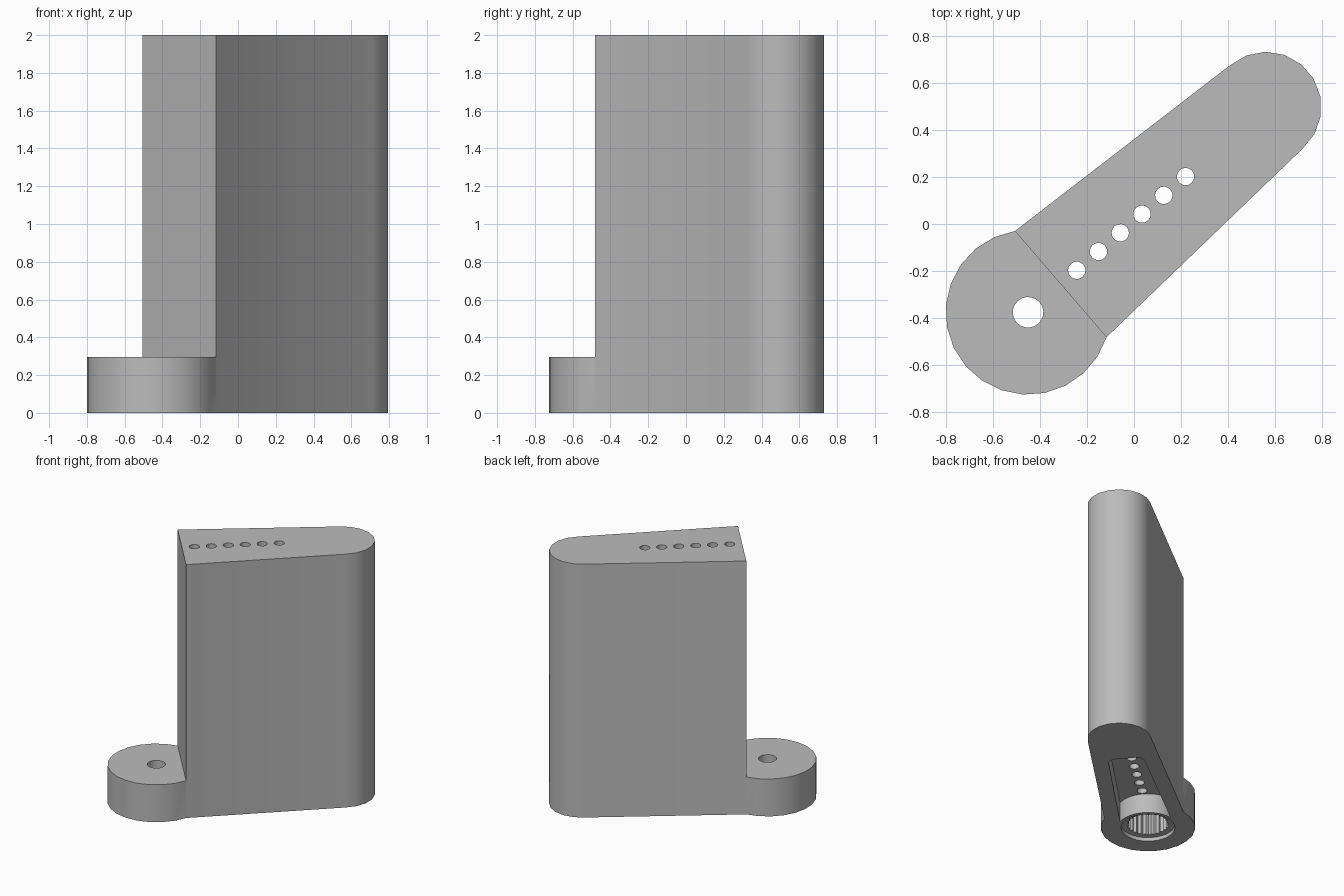
import bpy, bmesh
from math import sin, cos, radians
from mathutils import Matrix

cube = bpy.data.objects.get("Cube")
if cube:
    bpy.data.objects.remove(cube, do_unlink=True)

# Parts are laid out along the arm: u runs from the hub centre to the tip
PLACE = Matrix.Translation((-0.45, -0.375, 0)) @ Matrix.Rotation(radians(40.75), 4, 'Z')
HUB_R, TIP_R, TIP_U = 0.35, 0.235, 1.335
BOSS_R = 0.226

grey = bpy.data.materials.new("light grey plastic")
grey.use_nodes = True
COLOUR = (0.5, 0.5, 0.5, 1)
grey.diffuse_color = COLOUR
grey.node_tree.nodes["Principled BSDF"].inputs["Base Color"].default_value = COLOUR


def arc(cu, cv, r, start, end, steps):
    angles = [radians(start + (end - start) * i / steps) for i in range(steps + 1)]
    return [(cu + r * cos(a), cv + r * sin(a)) for a in angles]


def circle(cu, r, sides):
    return arc(cu, 0, r, 0, 360, sides)[:-1]


def prism(name, outline, z0, z1):
    bm = bmesh.new()
    face = bm.faces.new([bm.verts.new((u, v, z0)) for u, v in outline])
    top = bmesh.ops.extrude_face_region(bm, geom=[face])["geom"]
    bmesh.ops.translate(bm, vec=(0, 0, z1 - z0),
                        verts=[e for e in top if isinstance(e, bmesh.types.BMVert)])
    bmesh.ops.recalc_face_normals(bm, faces=bm.faces)
    bm.transform(PLACE)
    mesh = bpy.data.meshes.new(name)
    bm.to_mesh(mesh)
    bm.free()
    mesh.materials.append(grey)
    obj = bpy.data.objects.new(name, mesh)
    bpy.context.collection.objects.link(obj)
    return obj


def cut(body, outline, z0, z1):
    cutter = prism("cutter", outline, z0, z1)
    cutter.hide_render = True
    mod = body.modifiers.new("cut", 'BOOLEAN')
    mod.operation = 'DIFFERENCE'
    mod.solver = 'EXACT'
    mod.object = cutter
    bpy.ops.object.modifier_apply(modifier=mod.name)
    bpy.data.objects.remove(cutter, do_unlink=True)


# Tall tapered arm with a round hub at its foot
footprint = arc(0, 0, HUB_R, 58.3, 301.7, 16) + arc(TIP_U, 0, TIP_R, -90, 90, 9)
body = prism("lever_arm", footprint, 0, 2)
bpy.ops.object.select_all(action='DESELECT')
body.select_set(True)
bpy.context.view_layer.objects.active = body

# Clear the space above the hub
cut(body, [(-1, -1), (0.183, -1), (0.183, 1), (-1, 1)], 0.295, 3)

# Tapered slot underneath, wrapping round the boss
slot = arc(0, 0, BOSS_R, 57, -57, 14)
slot += arc(0.98, -0.075, 0.06, -90, 0, 5) + arc(0.98, 0.075, 0.06, 0, 90, 5)
cut(body, slot, -0.2, 0.16)

# Shallow rim, toothed socket and screw hole in the hub
cut(body, circle(0, 0.2, 32), -0.2, 0.03)
teeth = 24
socket = [(r * cos(a), r * sin(a)) for i in range(teeth * 2)
          for a, r in [(radians(180 * i / teeth), 0.158 if i % 2 else 0.143)]]
cut(body, socket, -0.2, 0.2)
cut(body, circle(0, 0.065, 20), 0.1, 0.5)

# Row of linkage holes through the arm
for i in range(6):
    cut(body, circle(0.273 + 0.122 * i, 0.037, 16), -0.2, 2.2)

bpy.ops.object.shade_smooth_by_angle(angle=radians(30))
